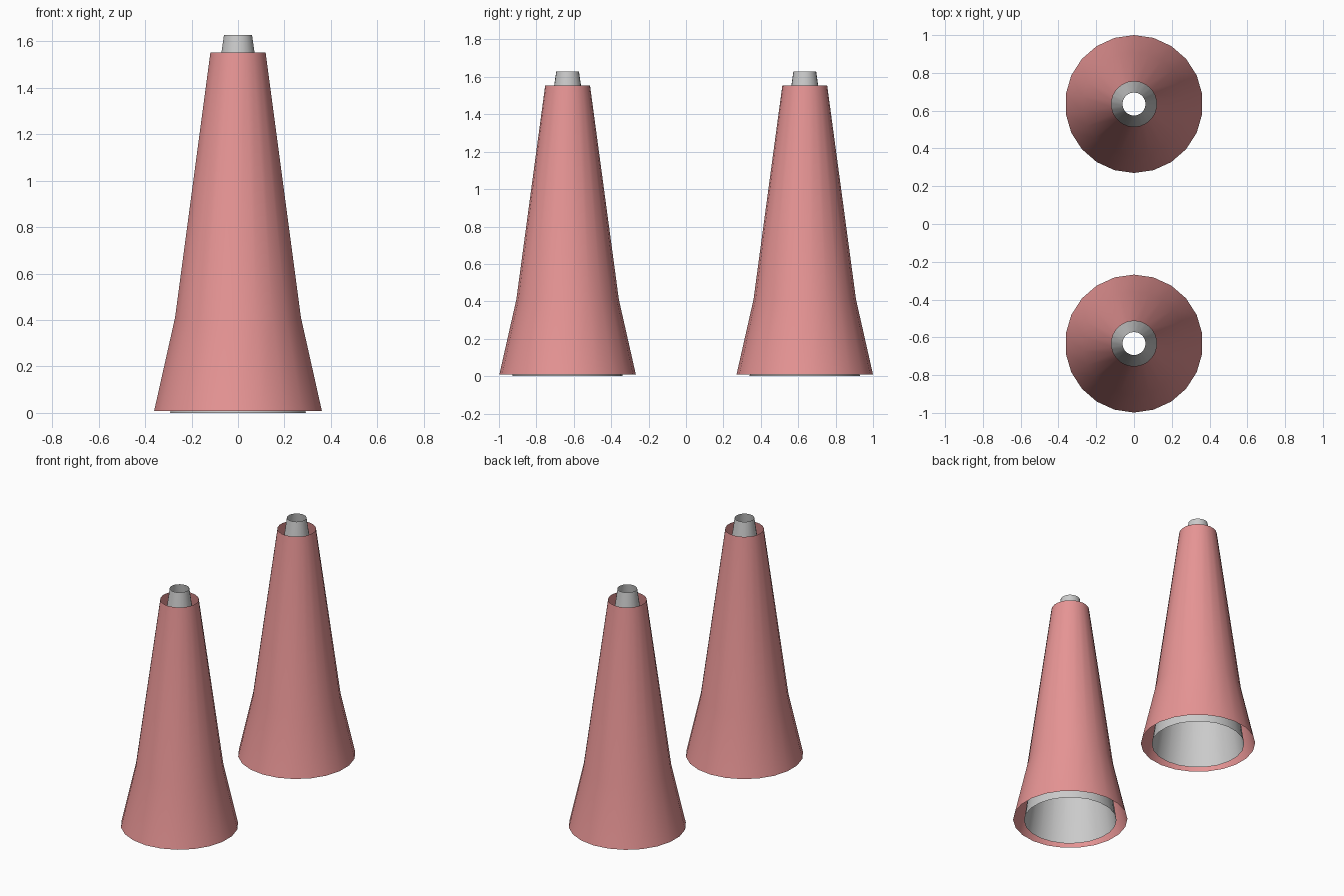
import bpy, bmesh, math

if "Cube" in bpy.data.objects:
    bpy.data.objects.remove(bpy.data.objects["Cube"])

SIDES = 22

def material(name, color):
    m = bpy.data.materials.new(name)
    m.diffuse_color = color
    m.use_nodes = True
    m.node_tree.nodes["Principled BSDF"].inputs["Base Color"].default_value = m.diffuse_color
    return m

def sleeve(name, profile, y, mat=None):
    """Open-ended lathe of (radius, z) points around a vertical axis at y."""
    bm = bmesh.new()
    rings = []
    for r, z in profile:
        rings.append([bm.verts.new((r * math.sin(2 * math.pi * i / SIDES),
                                    r * math.cos(2 * math.pi * i / SIDES), z))
                      for i in range(SIDES)])
    for lo, hi in zip(rings, rings[1:]):
        for i in range(SIDES):
            j = (i + 1) % SIDES
            bm.faces.new((lo[j], lo[i], hi[i], hi[j]))
    for f in bm.faces:
        f.smooth = True
    mesh = bpy.data.meshes.new(name)
    bm.to_mesh(mesh)
    bm.free()
    if mat:
        mesh.materials.append(mat)
    ob = bpy.data.objects.new(name, mesh)
    ob.location.y = y
    bpy.context.collection.objects.link(ob)
    return ob

pink = material("shade_pink", (0.8, 0.3, 0.3, 1))

for side, y in (("front", -0.633), ("back", 0.635)):
    # flared outer shell
    sleeve(side + "_outer_shell", [(0.365, 0.008), (0.274, 0.41), (0.12, 1.553)], y, pink)
    # straight inner tube poking out at top and bottom
    sleeve(side + "_inner_tube", [(0.295, 0.0), (0.061, 1.628)], y)
